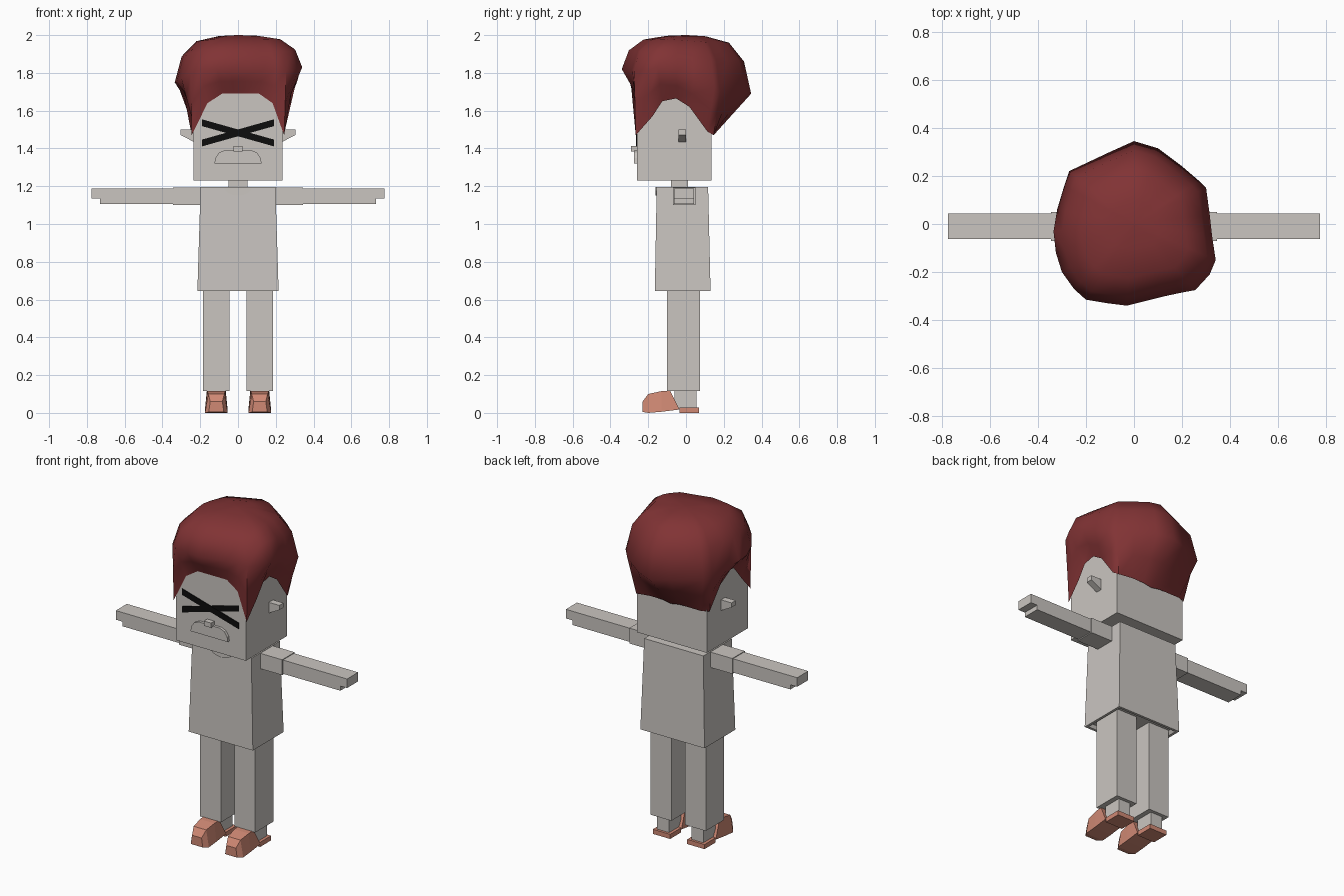
import bpy, bmesh, math
from mathutils import Vector

default = bpy.data.objects.get("Cube")
if default:
    bpy.data.objects.remove(default, do_unlink=True)


def material(name, rgb):
    mat = bpy.data.materials.new(name)
    mat.use_nodes = True
    mat.diffuse_color = (*rgb, 1)
    mat.node_tree.nodes["Principled BSDF"].inputs["Base Color"].default_value = (*rgb, 1)
    return mat


GREY = material("warm_grey", (0.59, 0.56, 0.53))
RED = material("dark_red_hair", (0.22, 0.033, 0.035))
CORAL = material("coral_shoe", (0.63, 0.25, 0.175))
BLACK = material("black", (0.004, 0.004, 0.004))


def loft(name, rings, mat, cap_start=True, cap_end=True):
    """Bridge closed rings of points into one solid."""
    bm = bmesh.new()
    loops = [[bm.verts.new(p) for p in ring] for ring in rings]
    count = len(loops[0])
    for low, high in zip(loops, loops[1:]):
        for i in range(count):
            j = (i + 1) % count
            bm.faces.new((low[i], low[j], high[j], high[i]))
    if cap_start:
        bm.faces.new(loops[0][::-1])
    if cap_end:
        bm.faces.new(loops[-1])
    bmesh.ops.recalc_face_normals(bm, faces=bm.faces[:])
    mesh = bpy.data.meshes.new(name)
    bm.to_mesh(mesh)
    bm.free()
    obj = bpy.data.objects.new(name, mesh)
    bpy.context.collection.objects.link(obj)
    mesh.materials.append(mat)
    return obj


def rect(x0, x1, y0, y1, z):
    return [(x0, y0, z), (x1, y0, z), (x1, y1, z), (x0, y1, z)]


def box(name, xs, ys, zs, mat=GREY):
    return loft(name, [rect(*xs, *ys, z) for z in zs], mat)


def plate(name, outline, front, back, mat):
    """Extrude an x-z outline along y."""
    return loft(name, [[(x, y, z) for x, z in outline] for y in (front, back)], mat)


# Head, neck and face
box("head", (-0.235, 0.235), (-0.26, 0.135), (1.23, 1.76))
box("neck", (-0.05, 0.05), (-0.08, 0.01), (1.17, 1.24))
box("nose", (-0.024, 0.024), (-0.292, -0.25), (1.385, 1.414))
lip = [(-0.125, 1.32), (0.125, 1.32), (0.12, 1.35), (0.1, 1.378), (0.07, 1.39)]
lip += [(-x, z) for x, z in lip[:1:-1]]
plate("mouth", lip, -0.276, -0.25, GREY)
for name, s in (("eye_bar_a", 1), ("eye_bar_b", -1)):
    bar = [(-0.19 * s, 1.518), (-0.19 * s, 1.554), (0.19 * s, 1.447), (0.19 * s, 1.411)]
    plate(name, bar, -0.264 - 0.001 * s, -0.258, BLACK)

# Torso with an open hem, and the collar
TOP, HEM = 1.195, 0.645
loft("torso", [
    rect(-0.185, 0.185, -0.14, 0.105, HEM + 0.02),
    rect(-0.2, 0.2, -0.15, 0.115, HEM),
    rect(-0.215, 0.215, -0.165, 0.13, HEM),
    rect(-0.198, 0.198, -0.155, 0.117, TOP)], GREY)
arc = [math.pi * (1 + i / 8) for i in range(9)]
plate("collar", [(0.075 * math.cos(a), TOP + 0.045 * math.sin(a)) for a in arc],
      -0.162, -0.155, GREY)

# Paired parts
shoe_sections = [  # y at sole, y at top, half width at sole and top, z of sole and top
    (-0.23, -0.23, 0.04, 0.032, 0.005, 0.06),
    (-0.2, -0.2, 0.06, 0.042, 0.0, 0.1),
    (-0.13, -0.13, 0.06, 0.048, 0.006, 0.115),
    (-0.035, -0.085, 0.06, 0.05, 0.018, 0.118)]
for side, s in (("left", 1), ("right", -1)):
    def span(a, b):
        return sorted((a * s, b * s))

    # Ear narrows upward to its tip
    loft(side + "_ear", [
        [(x * s, y, z) for y, z in ((-0.04, low), (0, low), (0, 1.5), (-0.04, 1.5))]
        for x, low in ((0.225, 1.43), (0.305, 1.472))], GREY)
    # Sleeve and arm, with a step under the hand
    box(side + "_sleeve", span(0.18, 0.345), (-0.07, 0.05), (1.1, 1.193))
    arm = [(0.3, 1.106), (0.73, 1.106), (0.73, 1.134), (0.775, 1.134), (0.775, 1.189), (0.3, 1.189)]
    plate(side + "_arm", [(x * s, z) for x, z in arm], -0.063, 0.043, GREY)
    # Leg, ankle and shoe
    box(side + "_leg", span(0.045, 0.185), (-0.1, 0.075), (0.115, HEM + 0.03))
    box(side + "_ankle", span(0.075, 0.155), (-0.06, 0.055), (0.02, 0.12))
    box(side + "_heel_sole", span(0.057, 0.173), (-0.035, 0.07), (0, 0.028), CORAL)
    mid = 0.115 * s
    loft(side + "_shoe", [
        [(mid - wide, yb, zb), (mid + wide, yb, zb), (mid + slim, yt, zt), (mid - slim, yt, zt)]
        for yb, yt, wide, slim, zb, zt in shoe_sections], CORAL)

# Hair: widest outline x, y, z and the height of the hem below it
hair_columns = [
    (-0.03, -0.34, 1.82, 1.69), (0.13, -0.3, 1.82, 1.69), (0.2, -0.285, 1.82, 1.64),
    (0.255, -0.275, 1.81, 1.47), (0.315, -0.21, 1.81, 1.57), (0.34, -0.15, 1.83, 1.65),
    (0.325, -0.05, 1.8, 1.665), (0.315, 0.04, 1.76, 1.62), (0.3, 0.15, 1.72, 1.49),
    (0.27, 0.18, 1.7, 1.47), (0.2, 0.24, 1.7, 1.48), (0.1, 0.315, 1.7, 1.48),
    (0, 0.345, 1.69, 1.47), (-0.1, 0.3, 1.7, 1.48), (-0.27, 0.22, 1.71, 1.48),
    (-0.29, 0.16, 1.72, 1.48), (-0.32, 0.06, 1.74, 1.6), (-0.335, -0.03, 1.75, 1.665),
    (-0.325, -0.12, 1.75, 1.655), (-0.3, -0.2, 1.77, 1.57), (-0.25, -0.27, 1.8, 1.47),
    (-0.2, -0.315, 1.82, 1.64), (-0.11, -0.33, 1.82, 1.69)]
CENTRE = -0.06
bulge = [Vector((x, y, z)) for x, y, z, hem in hair_columns]
hem_ring = []
for x, y, z, hem in hair_columns:
    dy = y - CENTRE
    fit = min(0.247 / max(abs(x), 0.001), 0.206 / max(abs(dy), 0.001))
    hem_ring.append(Vector((x * fit, CENTRE + dy * fit, hem)))
rings = [hem_ring, [h.lerp(b, 0.5) for h, b in zip(hem_ring, bulge)], bulge]
# Crown closes in over the widest outline
for scale, rise in ((0.89, 0.55), (0.66, 0.87), (0.3, 0.98), (0.02, 1.0)):
    rings.append([Vector((b.x * scale, b.y * scale, b.z + (2 - b.z) * rise)) for b in bulge])
hair = loft("hair", rings, RED, cap_start=False)
bpy.ops.object.select_all(action="DESELECT")
hair.select_set(True)
bpy.context.view_layer.objects.active = hair
bpy.ops.object.shade_smooth_by_angle(angle=math.radians(50))
